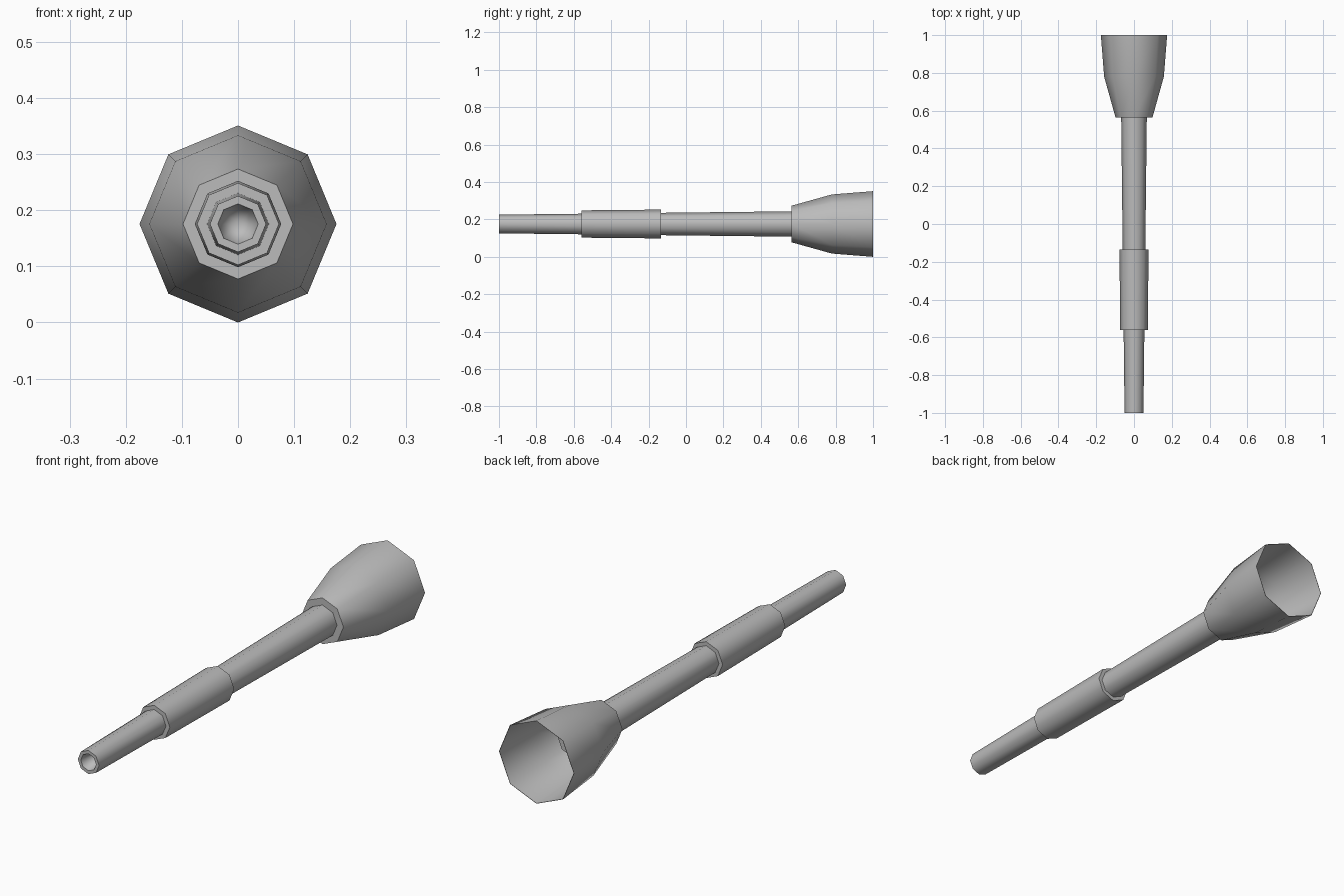
import bpy
import bmesh
from math import cos, sin, pi, radians

cube = bpy.data.objects.get("Cube")
if cube:
    bpy.data.objects.remove(cube, do_unlink=True)

SIDES = 8
AXIS_Z = 0.1755

steel = bpy.data.materials.new("plain grey metal")
steel.use_nodes = True
grey = (0.5, 0.5, 0.5, 1)
steel.diffuse_color = grey
steel.node_tree.nodes["Principled BSDF"].inputs["Base Color"].default_value = grey


def lathe(name, profile):
    """Turn (y, radius) points round the long axis; zero radius makes a tip."""
    bm = bmesh.new()
    rings = []
    for y, r in profile:
        count = SIDES if r > 0 else 1
        rings.append([bm.verts.new((r * sin(2 * pi * i / SIDES), y,
                                    AXIS_Z + r * cos(2 * pi * i / SIDES)))
                      for i in range(count)])
    for a, b in zip(rings, rings[1:]):
        for i in range(SIDES):
            j = (i + 1) % SIDES
            if len(a) == 1:
                bm.faces.new((a[0], b[j], b[i]))
            elif len(b) == 1:
                bm.faces.new((a[i], a[j], b[0]))
            else:
                bm.faces.new((a[i], a[j], b[j], b[i]))
    bmesh.ops.recalc_face_normals(bm, faces=bm.faces)
    mesh = bpy.data.meshes.new(name)
    bm.to_mesh(mesh)
    bm.free()
    mesh.materials.append(steel)
    obj = bpy.data.objects.new(name, mesh)
    bpy.context.collection.objects.link(obj)
    bpy.ops.object.select_all(action='DESELECT')
    obj.select_set(True)
    bpy.context.view_layer.objects.active = obj
    bpy.ops.object.shade_smooth_by_angle(angle=radians(60))
    return obj


# Long tapered tube with a tapering bore at the front, ending inside the bell
lathe("tube", [(-0.88, 0), (-1, 0.036), (-1, 0.05), (0.76, 0.07), (0.76, 0)])

# Thicker sleeve around the front half of the tube
lathe("sleeve", [(-0.56, 0.05), (-0.56, 0.073), (-0.135, 0.077), (-0.135, 0.055)])

# Flared bell, open at the back, with a thin wall
lathe("bell", [(0.565, 0.06), (0.565, 0.098), (0.78, 0.158), (1, 0.1755),
               (1, 0.174), (0.78, 0.156), (0.567, 0.096), (0.567, 0.06)])
